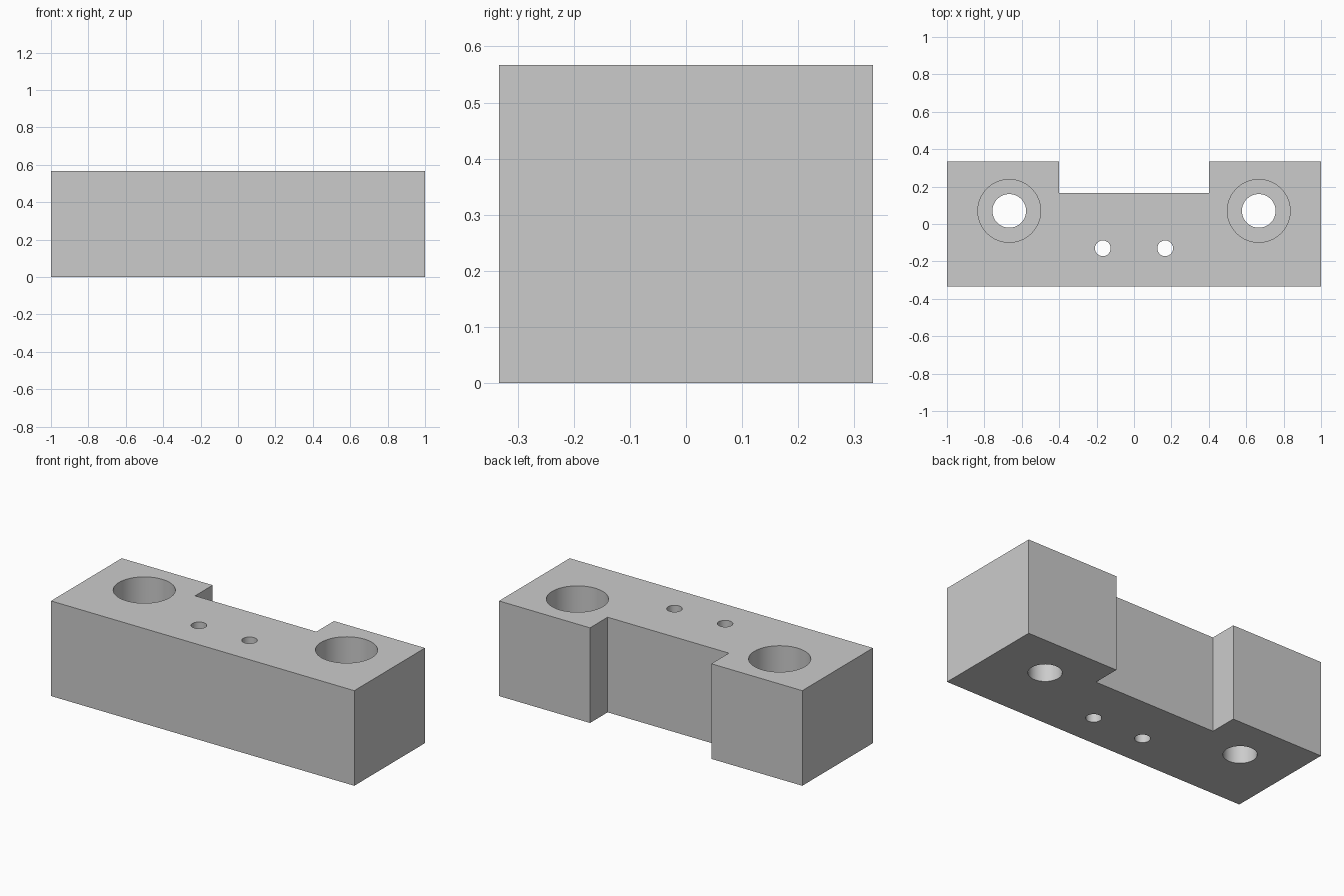
import bpy, bmesh

if "Cube" in bpy.data.objects:
    bpy.data.objects.remove(bpy.data.objects["Cube"])

HEIGHT = 0.567
BORE_FLOOR = 0.20

grey = bpy.data.materials.new("plain grey")
grey.diffuse_color = (0.6, 0.6, 0.6, 1)
grey.use_nodes = True
grey.node_tree.nodes["Principled BSDF"].inputs["Base Color"].default_value = grey.diffuse_color


def mesh_object(name, bm):
    bmesh.ops.recalc_face_normals(bm, faces=bm.faces)
    mesh = bpy.data.meshes.new(name)
    bm.to_mesh(mesh)
    bm.free()
    obj = bpy.data.objects.new(name, mesh)
    bpy.context.collection.objects.link(obj)
    mesh.materials.append(grey)
    return obj


def drill(name, x, y, steps, sides=64):
    """Stepped round cutter from (z, radius) rings."""
    bm = bmesh.new()
    rings = []
    for z, r in steps:
        ring = bmesh.ops.create_circle(bm, segments=sides, radius=r)["verts"]
        bmesh.ops.translate(bm, verts=ring, vec=(x, y, z))
        rings.append(ring)
    for a, b in zip(rings, rings[1:]):
        for i in range(sides):
            j = (i + 1) % sides
            bm.faces.new((a[i], a[j], b[j], b[i]))
    bm.faces.new(rings[0])
    bm.faces.new(rings[-1])
    cutter = mesh_object(name, bm)
    cutter.hide_render = True
    cutter.hide_set(True)
    return cutter


# Block with a notch in the back, extruded from its outline
half = [(1, -0.333), (1, 0.333), (0.4, 0.333), (0.4, 0.167)]
outline = half + [(-x, y) for x, y in reversed(half)]
bm = bmesh.new()
base = bm.faces.new([bm.verts.new((x, y, 0)) for x, y in outline])
top = bmesh.ops.extrude_face_region(bm, geom=[base], use_keep_orig=True)["geom"]
bmesh.ops.translate(bm, verts=[v for v in top if isinstance(v, bmesh.types.BMVert)],
                    vec=(0, 0, HEIGHT))
block = mesh_object("mounting_block", bm)

# Counterbored bolt holes and small pin holes, one of each per side
for side, label in ((-1, "left"), (1, "right")):
    bolt = [(-0.1, 0.09), (BORE_FLOOR, 0.09), (BORE_FLOOR, 0.168), (HEIGHT + 0.1, 0.168)]
    pin = [(-0.1, 0.042), (HEIGHT + 0.1, 0.042)]
    for cutter in (drill(label + "_bolt_hole_cutter", side * 0.667, 0.07, bolt),
                   drill(label + "_pin_hole_cutter", side * 0.167, -0.13, pin)):
        cut = block.modifiers.new(cutter.name, "BOOLEAN")
        cut.operation = "DIFFERENCE"
        cut.solver = "EXACT"
        cut.object = cutter

# Apply the cuts, then smooth only the round walls
bpy.context.view_layer.objects.active = block
block.select_set(True)
for cut in list(block.modifiers):
    bpy.ops.object.modifier_apply(modifier=cut.name)
bpy.ops.object.shade_smooth_by_angle(angle=0.5)
